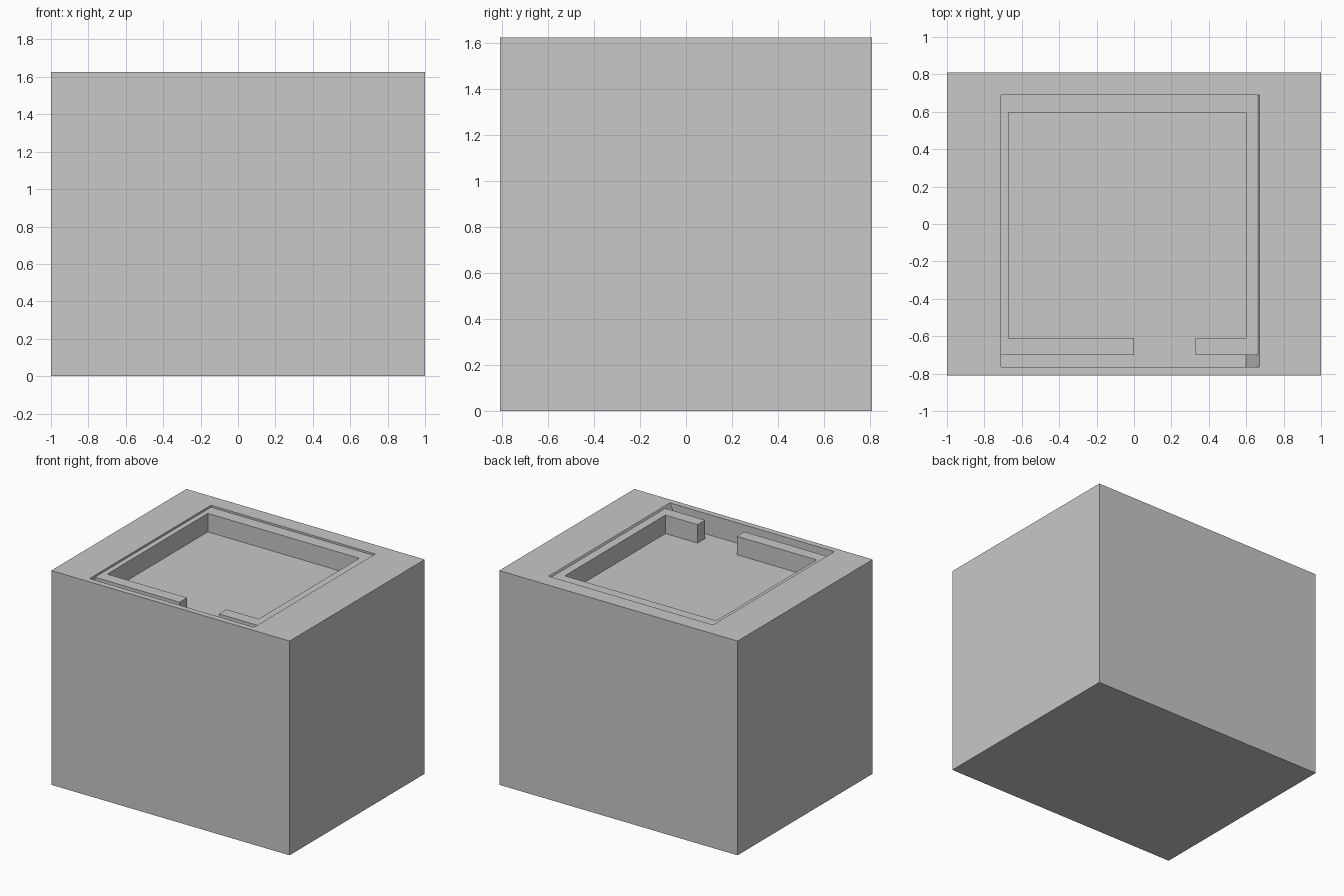
import bpy, bmesh

if "Cube" in bpy.data.objects:
    bpy.data.objects.remove(bpy.data.objects["Cube"], do_unlink=True)

TOP, RIM, FLOOR = 1.625, 1.61, 1.47      # block top, sunken rim, tray floor
ABOVE = 1.75                             # cutters reach past the top

grey = bpy.data.materials.new("plain grey")
grey.use_nodes = True
grey.diffuse_color = (0.58, 0.58, 0.58, 1)
grey.node_tree.nodes["Principled BSDF"].inputs["Base Color"].default_value = (0.58, 0.58, 0.58, 1)


def prism(name, profile, y0, y1):
    """Extrude an x-z outline from y0 to y1."""
    bm = bmesh.new()
    face = bm.faces.new([bm.verts.new((x, y0, z)) for x, z in profile])
    ext = bmesh.ops.extrude_face_region(bm, geom=[face])
    verts = [v for v in ext["geom"] if isinstance(v, bmesh.types.BMVert)]
    bmesh.ops.translate(bm, verts=verts, vec=(0, y1 - y0, 0))
    bmesh.ops.recalc_face_normals(bm, faces=bm.faces)
    mesh = bpy.data.meshes.new(name)
    bm.to_mesh(mesh)
    bm.free()
    mesh.materials.append(grey)
    obj = bpy.data.objects.new(name, mesh)
    bpy.context.collection.objects.link(obj)
    return obj


def rect(x0, x1, z0, z1):
    return [(x0, z0), (x1, z0), (x1, z1), (x0, z1)]


def sloped(z0):
    """Outline with an upright left end and a right end leaning outwards."""
    def right(z):
        return 0.60 + 0.07 * (z - FLOOR) / (TOP - FLOOR)
    return [(-0.71, z0), (right(z0), z0), (right(ABOVE), ABOVE), (-0.71, ABOVE)]


def cut(target, cutter):
    cutter.hide_render = True
    mod = target.modifiers.new("cut", 'BOOLEAN')
    mod.operation, mod.solver, mod.object = 'DIFFERENCE', 'EXACT', cutter
    bpy.context.view_layer.objects.active = target
    bpy.ops.object.modifier_apply(modifier=mod.name)
    bpy.data.objects.remove(cutter, do_unlink=True)


# Solid block
block = prism("block", rect(-1, 1, 0, TOP), -0.81, 0.81)

# Shallow step around the tray, then the slot along its front
cut(block, prism("step_cutter", sloped(RIM), -0.765, 0.69))
cut(block, prism("slot_cutter", sloped(FLOOR), -0.765, -0.70))

# Main tray and the gap joining it to the slot
cut(block, prism("tray_cutter", rect(-0.67, 0.60, FLOOR, ABOVE), -0.61, 0.595))
cut(block, prism("gap_cutter", rect(0, 0.33, FLOOR, ABOVE), -0.73, -0.58))
